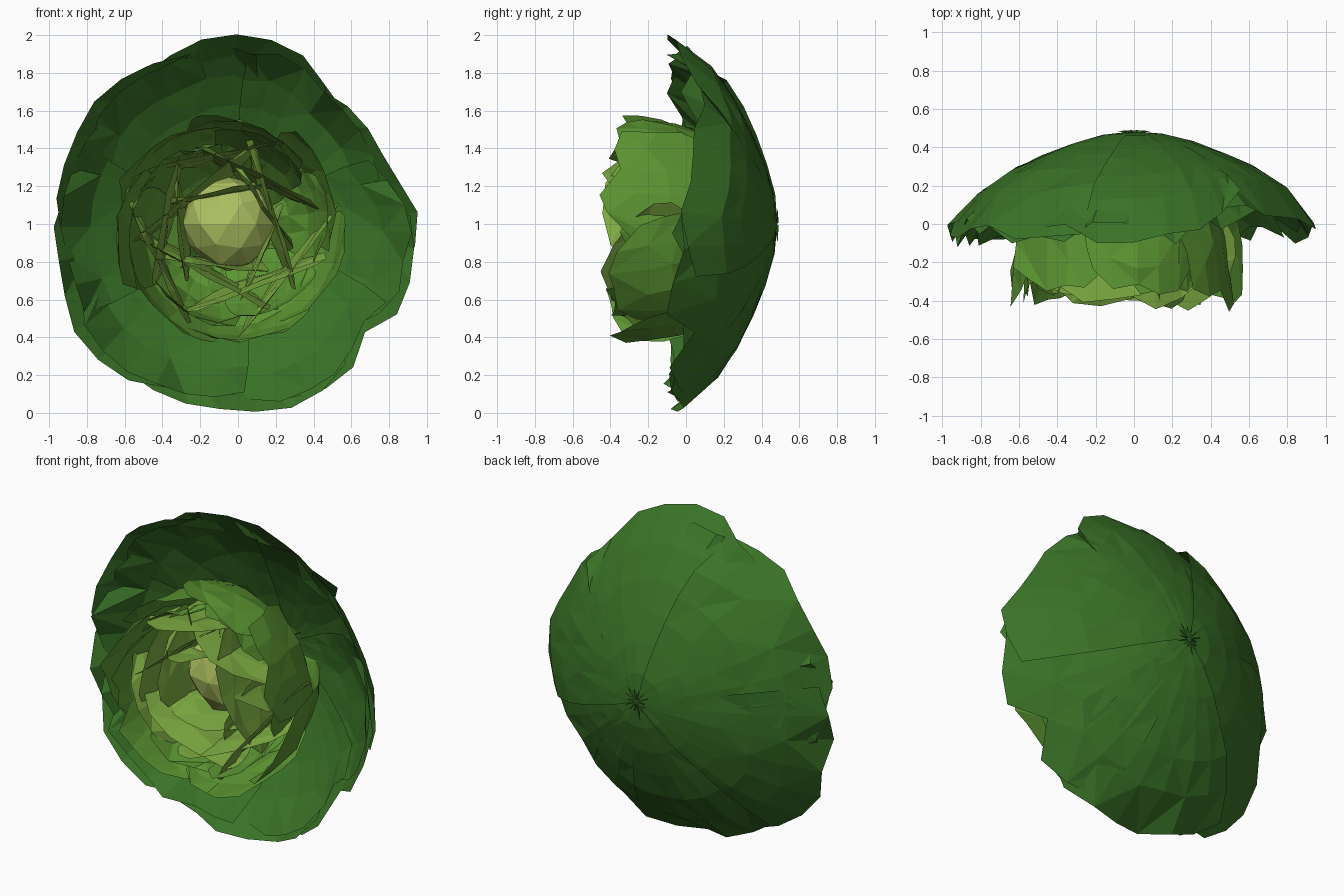
import bpy, math, random
from mathutils import Vector

if "Cube" in bpy.data.objects:
    bpy.data.objects.remove(bpy.data.objects["Cube"])

random.seed(4)


def material(name, rgb):
    m = bpy.data.materials.new(name)
    m.diffuse_color = (*rgb, 1)
    m.use_nodes = True
    m.node_tree.nodes["Principled BSDF"].inputs["Base Color"].default_value = m.diffuse_color
    return m


DARK = material("dark_green", (0.042, 0.17, 0.02))
MID = material("mid_green", (0.107, 0.305, 0.032))
LIGHT = material("light_green", (0.21, 0.42, 0.055))
PALE = material("pale_green", (0.42, 0.53, 0.12))
HEART = (-.06, .97)  # x, z of the heart's axis

# Front silhouette of the outer leaves: (angle in degrees, radius)
OUTLINE = [(0, .98), (15, .88), (25, .85), (45, .86), (58, .88), (72, .98), (95, 1.01), (114, .97),
           (140, 1.0), (156, .97), (180, .99), (198, .96), (209, 1.04), (233, 1.03), (243, 1.0),
           (270, .98), (282, 1.02), (307, .99), (320, .88), (333, .99), (348, .94), (360, .98)]


def interp(pts, x):
    for (a, p), (b, q) in zip(pts, pts[1:]):
        if x <= b:
            return p + (q - p) * max(0, x - a) / (b - a)
    return pts[-1][1]


def jit(a):
    return random.uniform(-a, a)


def mesh_object(name, verts, faces, mat):
    me = bpy.data.meshes.new(name)
    me.from_pydata(verts, [], faces)
    me.materials.append(mat)
    ob = bpy.data.objects.new(name, me)
    bpy.context.collection.objects.link(ob)
    return ob


def sheet(name, point, nu, nv, mat):
    """Triangulated leaf surface from point(u in -1..1, t in 0..1)."""
    verts = [point(2 * i / nu - 1, j / nv) for j in range(nv + 1) for i in range(nu + 1)]
    faces = []
    for j in range(nv):
        for i in range(nu):
            a = j * (nu + 1) + i
            b, c, d = a + 1, a + nu + 2, a + nu + 1
            faces += [(a, b, c), (a, c, d)] if (i + j) % 2 else [(a, b, d), (b, c, d)]
    return mesh_object(name, verts, faces, mat)


def polar(a, r, y, centre=(0, 1)):
    return Vector((centre[0] + r * math.cos(a), y, centre[1] + r * math.sin(a)))


# Outer leaves: overlapping wedges of a shallow bowl
BOWL = [(0, .485), (.2, .465), (.4, .4), (.6, .31), (.7, .255), (.8, .185), (.9, .09), (1.05, -.05)]


def outer_leaf(name, az, half, reach, inset):
    def point(u, t):
        a = math.radians(az + u * half * (1 - .1 * t ** 4))
        edge = interp(OUTLINE, math.degrees(a) % 360) * reach
        r = edge * t * (1 - .05 * abs(u) ** 4 * t)
        y = interp(BOWL, r) - inset * (.3 + .7 * t) - .02 * u * t
        y += jit(.012) * t + (jit(.07) - .05 if t == 1 else 0)
        return polar(a, r, y)
    sheet(name, point, 7, 6, DARK)


for k, az in enumerate((20, 85, 145, 208, 270, 325)):
    outer_leaf(f"outer_leaf_{k}", az, 42, 1, .004 + .015 * (k % 2))
for k, az in enumerate((52, 118, 176, 238, 298, 352)):
    outer_leaf(f"outer_under_leaf_{k}", az, 38, .95, .06)


# Heart leaves: cups that open forwards with a ragged rim
def cup_leaf(name, az, half, profile, scale, depth, mat, rough):
    rs = [(i / (len(profile) - 1), p[0]) for i, p in enumerate(profile)]
    ys = [(i / (len(profile) - 1), p[1]) for i, p in enumerate(profile)]

    def point(u, t):
        a = math.radians(az + u * half * (1 - .25 * t ** 3) + jit(2))
        r = interp(rs, t) * scale + .03 * u * t + jit(rough) * t
        y = interp(ys, t) + depth + .12 * abs(u) ** 3 * t + jit(rough)
        if t == 1:
            y += random.uniform(-.06, .06)
        return polar(a, r, y, HEART)
    sheet(name, point, 5, 6, mat)


WALL = [(0, .42), (.22, .35), (.4, .24), (.52, .1), (.58, -.06), (.605, -.21), (.61, -.37)]
for k in range(7):
    cup_leaf(f"heart_outer_leaf_{k}", 25 + k * 360 / 7, 38, WALL, .98 + jit(.04), jit(.04), MID, .018)
INNER = [(0, .34), (.18, .28), (.32, .18), (.41, .05), (.46, -.08), (.49, -.2), (.5, -.33)]
for k in range(6):
    cup_leaf(f"heart_inner_leaf_{k}", 5 + k * 60, 36, INNER, 1 + jit(.06), jit(.05), MID, .018)


# Centre leaves: nearly flat blades standing edge-on around the core
def blade(name, az, dist, width, front, mat):
    a = math.radians(az)
    tilt = jit(.1)
    out = Vector((math.cos(a), 0, math.sin(a)))
    side = Vector((-math.sin(a), 0, math.cos(a)))

    def point(u, t):
        w = width * (.35 + .65 * math.sin(math.pi * min(1, .1 + .65 * t)))
        y = .15 + (front - .15) * t + .13 * abs(u) ** 2 * t
        d = dist + tilt * u * .5 + .05 * t + jit(.012)
        return Vector((HEART[0], y + jit(.03), HEART[1])) + out * d + side * (u * w)
    sheet(name, point, 4, 4, mat)


for k in range(9):
    blade(f"centre_leaf_{k}", 12 + k * 40 + jit(8), .22 + .07 * (k % 3), .4 + jit(.05),
          -.4 + jit(.04), LIGHT)
for k in range(5):
    blade(f"core_leaf_{k}", 40 + k * 72 + jit(10), .18 + jit(.03), .28, -.36 + jit(.04), LIGHT)

# Faceted pale core
bpy.ops.mesh.primitive_ico_sphere_add(subdivisions=2, radius=.25, location=(-.05, .02, 1.0))
core = bpy.context.object
core.name = "core"
core.data.materials.append(PALE)
for v in core.data.vertices:
    v.co *= 1 + jit(.05)

# Tuft of small ribs where the leaves meet at the back
for k in range(14):
    a = k * math.tau / 14
    r = .08 + jit(.025)
    mesh_object(f"stem_rib_{k}", [polar(a - .12, .02, .47), polar(a, r, .485), polar(a + .12, .02, .47),
                                  polar(a, .015, .49)], [(0, 1, 3), (1, 2, 3)], DARK)
